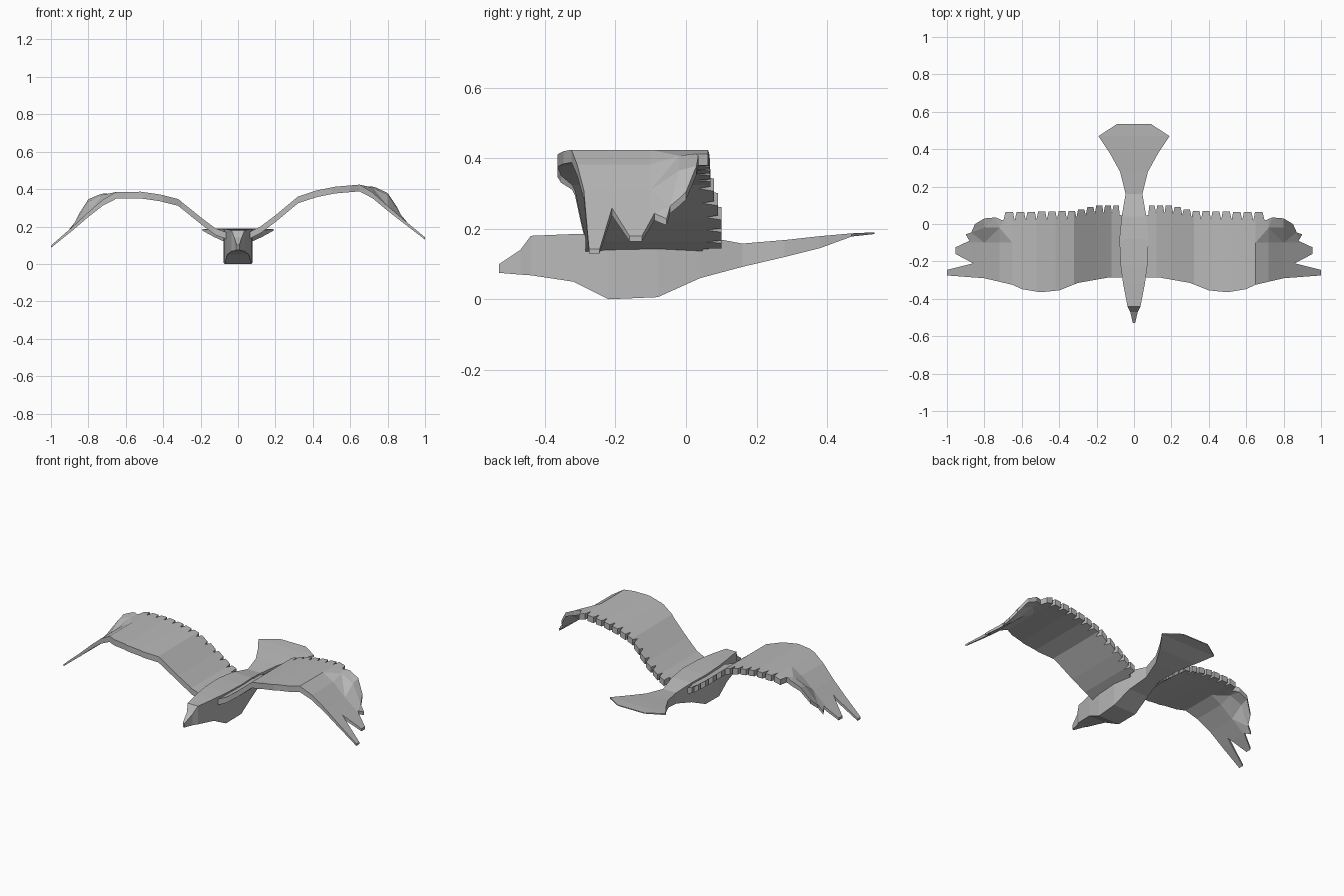
import bpy
import bmesh
from mathutils import Vector

cube = bpy.data.objects.get("Cube")
if cube:
    bpy.data.objects.remove(cube, do_unlink=True)

# Single plain grey for the whole bird
grey = bpy.data.materials.new("plain_grey")
grey.use_nodes = True
grey.diffuse_color = (0.48, 0.48, 0.48, 1)
grey.node_tree.nodes["Principled BSDF"].inputs["Base Color"].default_value = grey.diffuse_color


def finish(bm, name):
    bmesh.ops.recalc_face_normals(bm, faces=bm.faces[:])
    mesh = bpy.data.meshes.new(name)
    bm.to_mesh(mesh)
    bm.free()
    mesh.materials.append(grey)
    obj = bpy.data.objects.new(name, mesh)
    bpy.context.collection.objects.link(obj)
    return obj


def interp(points, x):
    """Piecewise linear lookup in a list of (x, value) pairs."""
    for (xa, va), (xb, vb) in zip(points, points[1:]):
        if x <= xb:
            t = max(0, (x - xa) / (xb - xa))
            return va + t * (vb - va)
    return points[-1][1]


def loft(name, sections):
    """Four-sided hull through sections of (y, half width, bottom, top)."""
    bm = bmesh.new()
    rings = []
    for y, w, low, high in sections:
        corners = ((-w, low), (w, low), (w, high), (-w, high))
        rings.append([bm.verts.new((x, y, z)) for x, z in corners])
    for a, b in zip(rings, rings[1:]):
        for i in range(4):
            j = (i + 1) % 4
            bm.faces.new((a[i], a[j], b[j], b[i]))
    bm.faces.new(rings[0])
    bm.faces.new(rings[-1])
    return finish(bm, name)


# Body with pointed head, then the fanned tail
loft("body", [
    (-.53, .006, .075, .10), (-.47, .02, .07, .14), (-.44, .035, .068, .18),
    (-.32, .058, .05, .185), (-.22, .072, 0, .187), (-.08, .078, .006, .186),
    (.04, .066, .06, .18), (.16, .045, .092, .158)])
loft("tail", [
    (.16, .045, .092, .158), (.28, .075, .12, .168), (.38, .13, .145, .179),
    (.47, .19, .178, .187), (.535, .09, .185, .19)])


def wing_outline():
    """Flat plan of one wing: feathered rear edge, finger tips, front edge."""
    rear = [(.08, .1), (.18, .1), (.3, .07), (.7, .062)]
    pts = [(.05, .04), (.078, .05)]
    x = .08
    for i in range(12):
        pitch = .044 + .0015 * i
        y = interp(rear, x)
        pts += [(x, y), (x + pitch * .68, y), (x + pitch * .86, y - .045)]
        x += pitch
    # Primary feathers at the tip
    pts += [(.74, .035), (.8, .03), (.85, 0), (.87, -.045), (.9, -.055),
            (.88, -.09), (.955, -.125), (.955, -.16), (.86, -.21),
            (1, -.245), (1, -.275)]
    # Front edge, back to the body
    pts += [(.8, -.29), (.65, -.325), (.6, -.348), (.5, -.365), (.4, -.355),
            (.3, -.315), (.13, -.285), (.05, -.285)]
    return pts


def build_wing(name, side, arch):
    bm = bmesh.new()
    bm.faces.new([bm.verts.new((x, y, 0)) for x, y in wing_outline()])

    # Cut the plan so that it can bend along the span and at the rear corner
    cuts = [((x, 0, 0), (1, 0, 0)) for x, z in arch[1:-1]]
    cuts += [((0, y, 0), (0, 1, 0)) for y in (-.1, -.02)]
    for co, normal in cuts:
        geom = bm.verts[:] + bm.edges[:] + bm.faces[:]
        bmesh.ops.bisect_plane(bm, geom=geom, dist=1e-5,
                               plane_co=co, plane_no=normal)
    bmesh.ops.triangulate(bm, faces=bm.faces[:])

    # Arch the wing and lift its rear outer corner
    for v in bm.verts:
        x, y = v.co.x, v.co.y
        lift = max(0, 1 - abs(x - .79) / .12) * min(1, max(0, (y + .1) / .1))
        v.co = Vector((x * side, y, interp(arch, x) + .075 * lift))

    # Give it thickness, thinner toward the tip
    result = bmesh.ops.extrude_face_region(bm, geom=bm.faces[:],
                                           use_keep_orig=True)
    for v in result["geom"]:
        if isinstance(v, bmesh.types.BMVert):
            v.co.z -= interp([(0, .036), (.65, .036), (1, .012)], abs(v.co.x))
    return finish(bm, name)


build_wing("left_wing", 1, [
    (.05, .165), (.12, .2), (.2, .26), (.32, .36), (.42, .393), (.52, .413),
    (.65, .424), (.72, .382), (.8, .31), (.88, .242), (1, .142)])
build_wing("right_wing", -1, [
    (.05, .165), (.12, .19), (.2, .25), (.32, .347), (.42, .372), (.52, .386),
    (.65, .385), (.72, .345), (.8, .277), (.88, .203), (1, .098)])
